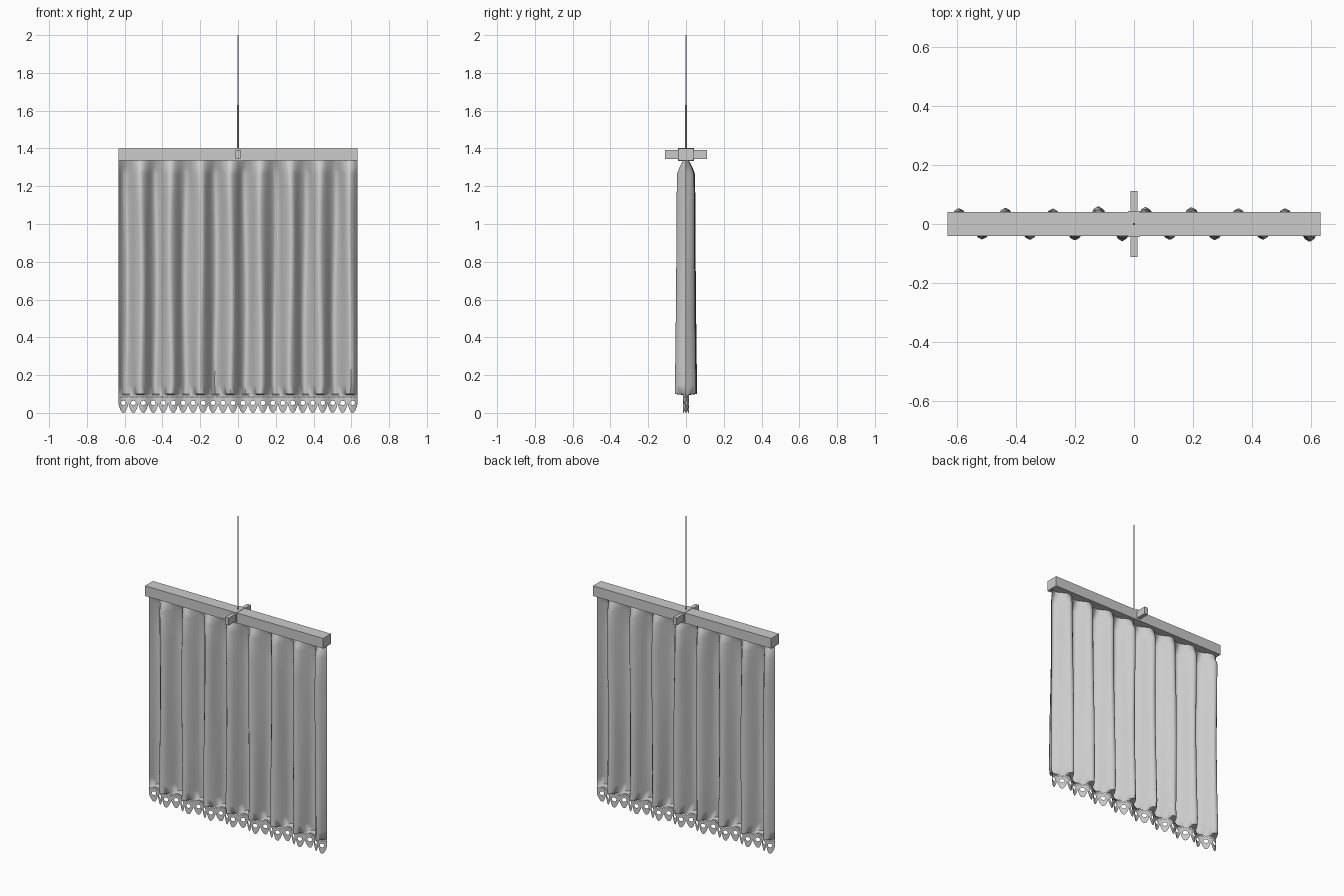
import bpy, bmesh, math, random

if "Cube" in bpy.data.objects:
    bpy.data.objects.remove(bpy.data.objects["Cube"])
random.seed(4)

HALF = 0.633                 # half width of the cloth
FOLDS = 8                    # full pleat periods
SEG = 12                     # segments per pleat
PERIOD = 2 * HALF / FOLDS


def make_object(name, bm, smooth=None):
    me = bpy.data.meshes.new(name)
    bm.to_mesh(me)
    bm.free()
    ob = bpy.data.objects.new(name, me)
    bpy.context.collection.objects.link(ob)
    if smooth:
        bpy.ops.object.select_all(action='DESELECT')
        ob.select_set(True)
        bpy.context.view_layer.objects.active = ob
        bpy.ops.object.shade_smooth_by_angle(angle=math.radians(smooth))
    return ob


def box(name, sx, sy, z0, z1):
    bm = bmesh.new()
    bmesh.ops.create_cube(bm, size=1)
    for v in bm.verts:
        v.co = (v.co.x * sx, v.co.y * sy, z0 + (v.co.z + 0.5) * (z1 - z0))
    return make_object(name, bm)


def rod(name, r, z0, z1):
    bpy.ops.mesh.primitive_cylinder_add(vertices=8, radius=r, depth=z1 - z0,
                                        location=(0, 0, (z0 + z1) / 2))
    ob = bpy.context.object
    ob.name = name
    bpy.ops.object.shade_smooth_by_angle()


def wave(x):
    return math.sin(2 * math.pi * (x + HALF) / PERIOD)


# Beam, cross arm, collar and hanging cord
box("beam", 1.266, 0.08, 1.335, 1.40)
box("cross_arm", 0.025, 0.224, 1.345, 1.392)
box("collar", 0.04, 0.087, 1.333, 1.402)
rod("hanging_cord", 0.0025, 1.40, 2.0)
rod("cord_sleeve", 0.004, 1.40, 1.63)

# Pleated cloth: rows of (height, pleat depth), gathered at both ends
rows = [(1.34, 0.013), (1.30, 0.033), (1.265, 0.046), (1.1, 0.048), (0.9, 0.049),
        (0.7, 0.050), (0.5, 0.052), (0.3, 0.054), (0.15, 0.057), (0.10, 0.057),
        (0.095, 0.017), (0.09, 0.017)]
cols = FOLDS * SEG
gain = [random.uniform(0.9, 1.05) for _ in range(2 * FOLDS)]
sway = [random.uniform(0, 6.28) for _ in range(2 * FOLDS)]
bm = bmesh.new()
grid = []
for z, amp in rows:
    line = []
    for i in range(cols + 1):
        x = -HALF + 2 * HALF * i / cols
        k = min(2 * i // SEG, 2 * FOLDS - 1)
        s = wave(x)
        y = amp * s * (gain[k] if amp > 0.02 else 1)
        if 0.1 < z < 1.3:
            x += 0.006 * abs(s) * math.sin(4 * z + sway[k])
        line.append(bm.verts.new((x, y, z)))
    grid.append(line)
for a, b in zip(grid, grid[1:]):
    for i in range(cols):
        bm.faces.new((a[i], b[i], b[i + 1], a[i + 1]))
make_object("pleated_cloth", bm, 60)


# Lace trim: cells of an outline with an oval hole, laid along a shallow wave
def holed_cell(bm, cx, cz, outline, rx, rz):
    outer, inner = [], []
    for u, w in outline:
        a = math.atan2((w - cz) / rz, u / rx)
        px, hx = cx + u, cx + rx * math.cos(a)
        outer.append(bm.verts.new((px, 0.017 * wave(px), w)))
        inner.append(bm.verts.new((hx, 0.017 * wave(hx), cz + rz * math.sin(a))))
    n = len(outline)
    for i in range(n):
        j = (i + 1) % n
        bm.faces.new((outer[i], outer[j], inner[j], inner[i]))


bm = bmesh.new()
scallops = FOLDS * 3
h = HALF / scallops
side = [(0.0, 0.003), (0.3, 0.006), (0.6, 0.019), (0.85, 0.036), (1.0, 0.052),
        (1.0, 0.065), (1.0, 0.078), (0.5, 0.078), (0.0, 0.078)]
outline = [(u * h, z) for u, z in side]
outline += [(-u, z) for u, z in outline[-2:0:-1]]
for i in range(scallops):
    cx = -HALF + (2 * i + 1) * h
    holed_cell(bm, cx, 0.056, outline, 0.013, 0.012)
    # Row of eyelets above each scallop
    e = h / 4
    for k in range(4):
        ring = [(-e, 0.078), (0, 0.078), (e, 0.078), (e, 0.085),
                (e, 0.092), (0, 0.092), (-e, 0.092), (-e, 0.085)]
        holed_cell(bm, cx + (2 * k - 3) * e, 0.085, ring, 0.003, 0.003)
bmesh.ops.translate(bm, verts=[v for v in bm.verts if v.co.z < 0.07], vec=(0, 0, -0.003))
bmesh.ops.remove_doubles(bm, verts=bm.verts, dist=0.0002)
make_object("lace_trim", bm, 60)
